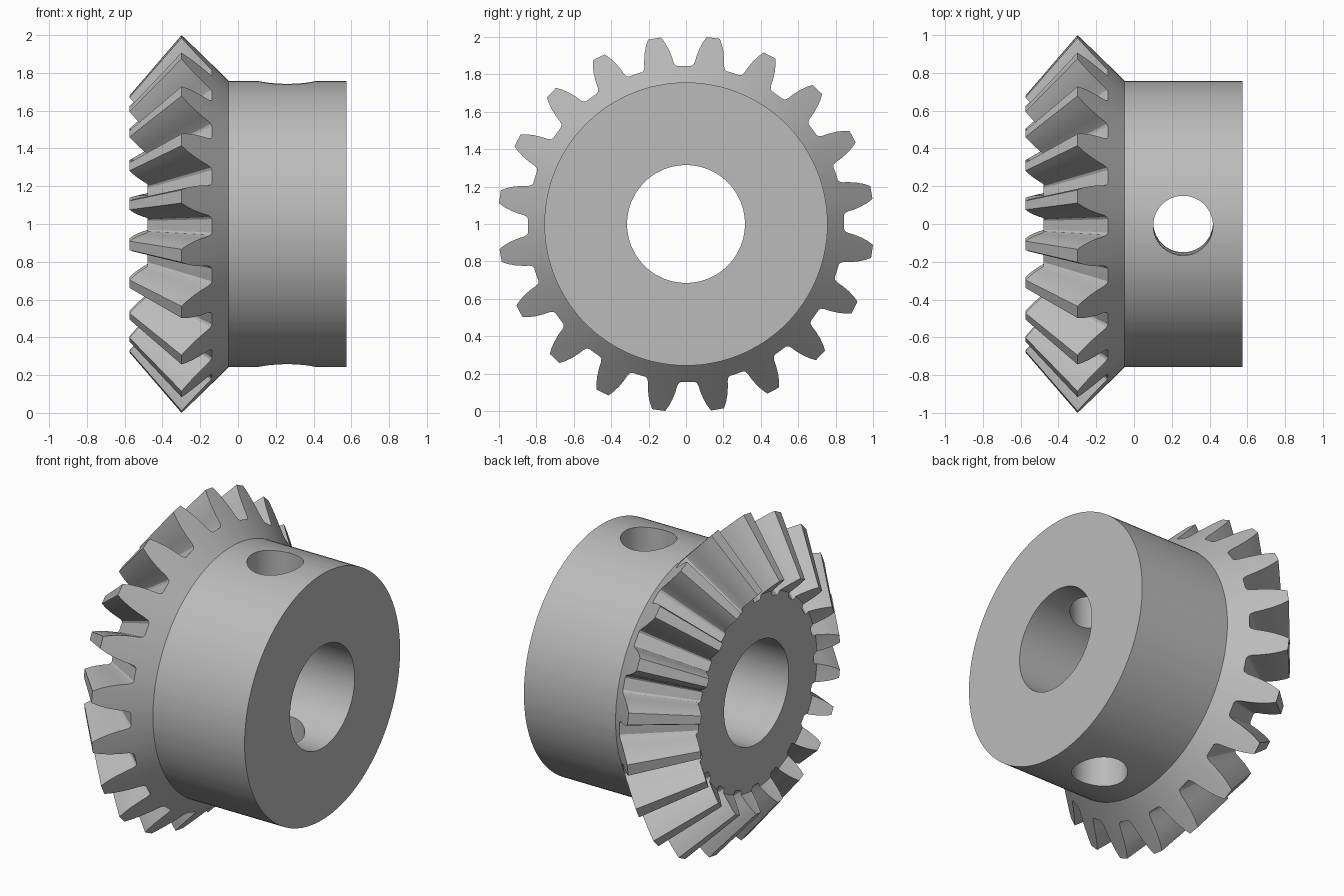
import bpy, bmesh
from math import radians, sin, cos

cube = bpy.data.objects.get("Cube")
if cube:
    bpy.data.objects.remove(cube)

TEETH = 20
TILT = radians(0.65)       # slight turn about the axle
APEX = -1.16               # x where all tooth lines meet
FACE = 0.68                # small end of the teeth, scaled towards the apex
DISC_X, HUB_X, END_X = -0.48, -0.05, 0.575
HUB_R, BORE_R = 0.757, 0.315

# Half tooth outline: degrees from the tooth centre, radius
half = [(9, .845), (6.6, .845), (5.8, .851), (5.25, .867), (4.75, .90),
        (3.95, .94), (3.05, .975), (2, 1.006)]
tooth = half + [(-a, r) for a, r in reversed(half[1:])]

steel = bpy.data.materials.new("steel grey")
steel.use_nodes = True
colour = (0.5, 0.5, 0.5, 1)
steel.diffuse_color = colour
steel.node_tree.nodes["Principled BSDF"].inputs["Base Color"].default_value = colour


def section(r):
    """Closed (x, radius) section of the gear where the tooth outline has radius r."""
    back_x = HUB_X - (r - HUB_R)
    s = min(FACE, (DISC_X - APEX) / (back_x - APEX))
    front_x, front_r = APEX + s * (back_x - APEX), s * r
    # edge of the flat disc, on the small-end cone or in the valley
    cone = FACE * (HUB_X + HUB_R - APEX) + APEX
    disc_r = cone - DISC_X if front_x < DISC_X - 1e-6 else front_r
    return [(END_X, BORE_R), (END_X, HUB_R), (HUB_X, HUB_R), (back_x, r),
            (front_x, front_r), (DISC_X, disc_r), (DISC_X, BORE_R)]


# Gear: one section per outline point, joined all the way round
bm = bmesh.new()
columns = []
for t in range(TEETH):
    for a, r in tooth:
        ang = radians((t + 0.5) * 360 / TEETH - a) + TILT
        columns.append([bm.verts.new((x, q * cos(ang), q * sin(ang)))
                        for x, q in section(r)])
for i, c in enumerate(columns):
    d = columns[(i + 1) % len(columns)]
    for j in range(len(c)):
        k = (j + 1) % len(c)
        bm.faces.new((c[j], c[k], d[k], d[j]))
bmesh.ops.remove_doubles(bm, verts=bm.verts, dist=1e-5)
bmesh.ops.recalc_face_normals(bm, faces=bm.faces)
mesh = bpy.data.meshes.new("bevel_gear")
bm.to_mesh(mesh)
bm.free()
mesh.materials.append(steel)
gear = bpy.data.objects.new("bevel_gear", mesh)
gear.location.z = 1
bpy.context.collection.objects.link(gear)

# Set screw hole straight through the hub
bpy.ops.mesh.primitive_cylinder_add(vertices=64, radius=0.158, depth=3,
                                    location=(0.26, 0, 1), rotation=(TILT, 0, 0))
cutter = bpy.context.object
cutter.name = "screw_hole_cutter"
cutter.hide_render = True
cutter.data.materials.append(steel)
cut = gear.modifiers.new("screw_hole", 'BOOLEAN')
cut.operation = 'DIFFERENCE'
cut.solver = 'EXACT'
cut.object = cutter

bpy.ops.object.select_all(action='DESELECT')
gear.select_set(True)
bpy.context.view_layer.objects.active = gear
bpy.ops.object.modifier_apply(modifier=cut.name)
bpy.data.objects.remove(cutter)
bpy.ops.object.shade_smooth_by_angle(angle=radians(25))
